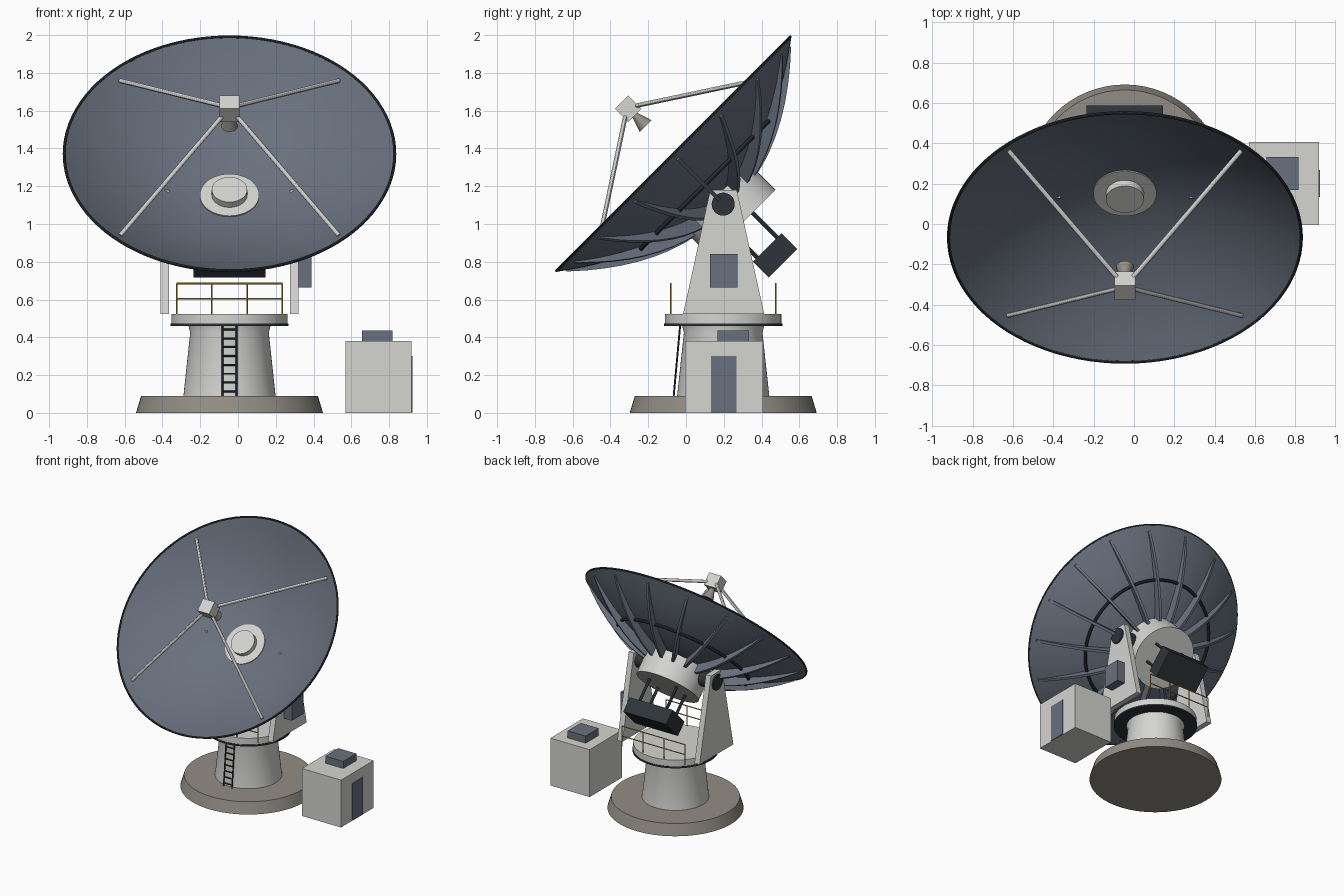
import bpy
import bmesh
from math import pi, cos, sin, radians
from mathutils import Matrix, Vector

cube = bpy.data.objects.get("Cube")
if cube:
    bpy.data.objects.remove(cube, do_unlink=True)


def material(name, rgb):
    m = bpy.data.materials.new(name)
    m.use_nodes = True
    colour = (*rgb, 1)
    m.diffuse_color = colour
    m.node_tree.nodes["Principled BSDF"].inputs["Base Color"].default_value = colour
    return m


LIGHT = material("light grey paint", (0.66, 0.66, 0.64))
SLATE = material("slate blue grey", (0.14, 0.165, 0.21))
DARK = material("dark steel", (0.028, 0.034, 0.042))
CONCRETE = material("concrete", (0.29, 0.27, 0.235))
YELLOW = material("safety yellow", (0.5, 0.33, 0.03))


def finish(name, bm, mat, matrix=Matrix()):
    """Turn a bmesh into a shaded object."""
    bmesh.ops.recalc_face_normals(bm, faces=bm.faces)
    mesh = bpy.data.meshes.new(name)
    bm.to_mesh(mesh)
    bm.free()
    mesh.materials.append(mat)
    mesh.shade_smooth()
    mesh.set_sharp_from_angle(angle=radians(30))
    obj = bpy.data.objects.new(name, mesh)
    obj.matrix_world = matrix
    bpy.context.collection.objects.link(obj)
    return obj


def add_box(bm, lo, hi):
    lo, hi = Vector(lo), Vector(hi)
    m = Matrix.Translation((lo + hi) / 2) @ Matrix.Diagonal((*(hi - lo), 1))
    bmesh.ops.create_cube(bm, size=1, matrix=m)


def box(name, lo, hi, mat, matrix=Matrix()):
    bm = bmesh.new()
    add_box(bm, lo, hi)
    return finish(name, bm, mat, matrix)


def add_rod(bm, a, b, r, r2=None, sides=12):
    a, b = Vector(a), Vector(b)
    turn = (b - a).to_track_quat("Z", "Y").to_matrix().to_4x4()
    bmesh.ops.create_cone(bm, cap_ends=True, segments=sides, radius1=r,
                          radius2=r if r2 is None else r2, depth=(b - a).length,
                          matrix=Matrix.Translation((a + b) / 2) @ turn)


def rods(name, pairs, r, mat, matrix=Matrix(), r2=None, sides=12):
    bm = bmesh.new()
    for a, b in pairs:
        add_rod(bm, a, b, r, r2, sides)
    return finish(name, bm, mat, matrix)


def lathe(name, profile, mat, matrix=Matrix(), sides=64, closed=False):
    """Spin (radius, z) points about z."""
    bm = bmesh.new()
    verts = [bm.verts.new((r, 0, z)) for r, z in profile]
    edges = [bm.edges.new(p) for p in zip(verts, verts[1:])]
    if closed:
        edges.append(bm.edges.new((verts[-1], verts[0])))
    bmesh.ops.spin(bm, geom=verts + edges, cent=(0, 0, 0), axis=(0, 0, 1),
                   angle=2 * pi, steps=sides, use_duplicate=False)
    bmesh.ops.remove_doubles(bm, verts=bm.verts, dist=1e-5)
    return finish(name, bm, mat, matrix)


def add_prism(bm, points, offset):
    """Extrude a polygon by an offset vector."""
    face = bm.faces.new([bm.verts.new(p) for p in points])
    out = bmesh.ops.extrude_face_region(bm, geom=[face])["geom"]
    bmesh.ops.translate(bm, vec=offset,
                        verts=[v for v in out if isinstance(v, bmesh.types.BMVert)])


def ring(name, radius, z, thick, mat, matrix=Matrix()):
    circle = [(radius + thick * cos(k * pi / 4), z + thick * sin(k * pi / 4)) for k in range(8)]
    return lathe(name, circle, mat, matrix, 96, True)


# Frames: BASE at the pedestal axis, DISH at the rim centre with z along the beam
BASE = Matrix.Translation((-0.045, 0.197, 0))
DISH = Matrix.Translation((-0.045, -0.07, 1.375)) @ Matrix.Rotation(pi / 4, 4, "X")

# Foundation, pedestal and platform
lathe("foundation", [(0, 0), (0.495, 0), (0.468, 0.09), (0, 0.09)], CONCRETE, BASE)
lathe("pedestal", [(0, 0.08), (0.245, 0.08), (0.208, 0.425), (0.218, 0.465), (0, 0.465)], LIGHT, BASE)
lathe("azimuth_ring", [(0, 0.46), (0.313, 0.46), (0.313, 0.473), (0, 0.473)], DARK, BASE)
lathe("platform", [(0, 0.47), (0.308, 0.47), (0.308, 0.524), (0, 0.524)], LIGHT, BASE)

# Ladder leaning on the pedestal
ladder = []
for x in (-0.037, 0.037):
    ladder.append(((x, -0.262, 0.09), (x, -0.228, 0.465)))
for k in range(8):
    t = (k + 0.5) / 8
    y, z = -0.262 + 0.034 * t, 0.09 + 0.375 * t
    ladder.append(((-0.037, y, z), (0.037, y, z)))
rods("ladder", ladder, 0.005, DARK, BASE, sides=8)

# Guard rails at front and back
rails = []
for y in (-0.278, 0.278):
    for k in range(4):
        x = -0.28 + 0.56 * k / 3
        rails.append(((x, y, 0.524), (x, y, 0.685)))
    for z in (0.605, 0.685):
        rails.append(((-0.28, y, z), (0.28, y, z)))
rods("guard_rails", rails, 0.004, YELLOW, BASE, sides=8)

# Fork arms and elevation bearings
for side, label in ((1, "left"), (-1, "right")):
    bm = bmesh.new()
    outline = [(-0.212, 0.524), (0.217, 0.524), (0.072, 1.18), (-0.069, 1.18)]
    add_prism(bm, [(side * 0.32, y, z) for y, z in outline], (side * 0.045, 0, 0))
    finish(label + "_fork_arm", bm, LIGHT, BASE)
    rods(label + "_elevation_bearing", [((side * 0.23, 0, 1.105), (side * 0.378, 0, 1.105))],
         0.061, DARK, BASE, sides=32)
box("drive_cabinet", (0.36, -0.07, 0.665), (0.435, 0.075, 0.84), SLATE, BASE)

# Reflector shell
R, DEPTH, SHELL = 0.875, 0.33, 0.012


def bowl(r):
    return DEPTH * ((r / R) ** 2 - 1)


steps = [R * k / 16 for k in range(17)]
inner = [(r, bowl(r)) for r in steps]
outer = [(r, bowl(r) - SHELL) for r in reversed(steps)]
lathe("reflector", inner + outer, SLATE, DISH, 96)
ring("reflector_rim", R, -0.005, 0.008, DARK, DISH)
ring("back_stiffener_ring", 0.52, bowl(0.52) - 0.025, 0.012, DARK, DISH)

# Radial ribs behind the reflector
bm = bmesh.new()
radii = [0.22 + 0.62 * k / 8 for k in range(9)]
top = [(r, bowl(r) - 0.004) for r in radii]
bottom = [(r, bowl(r) - 0.02 - 0.068 * (1 - ((r - 0.22) / 0.62) ** 2)) for r in reversed(radii)]
for k in range(16):
    a = k * pi / 8
    out, across = Vector((cos(a), sin(a), 0)), Vector((-sin(a), cos(a), 0))
    add_prism(bm, [out * r + Vector((0, 0, z)) - across * 0.01 for r, z in top + bottom], across * 0.02)
finish("reflector_ribs", bm, SLATE, DISH)

# Centre hub, front and back
lathe("back_hub", [(0, -0.325), (0.247, -0.325), (0.247, -0.522), (0, -0.522)], LIGHT, DISH)
lathe("hub_plate", [(0, -0.335), (0.157, -0.325), (0.157, -0.312), (0, -0.312)], LIGHT, DISH)
lathe("hub_cap", [(0, -0.32), (0.094, -0.32), (0.094, -0.272), (0, -0.272)], LIGHT, DISH)

# Counterweight on four rods
corners = [(sx, sy) for sx in (-1, 1) for sy in (-1, 1)]
rods("counterweight_rods", [((sx * 0.12, sy * 0.075, -0.51), (sx * 0.12, sy * 0.075, -0.72))
                            for sx, sy in corners], 0.011, DARK, DISH)
box("counterweight", (-0.19, -0.107, -0.824), (0.19, 0.107, -0.706), DARK, DISH)

# Feed box, horn and four support struts
rods("feed_struts", [((sx * 0.578, sy * 0.578, -0.036), (sx * 0.04, sy * 0.04, 0.315))
                     for sx, sy in corners], 0.012, LIGHT, DISH)
box("feed_box", (-0.052, -0.05, 0.283), (0.052, 0.05, 0.383), LIGHT, DISH)
rods("feed_horn", [((0, 0, 0.203), (0, 0, 0.29))], 0.044, CONCRETE, DISH, r2=0.016, sides=32)

# Equipment shed
box("shed", (0.57, -0.005, 0), (0.918, 0.408, 0.38), LIGHT)
box("shed_door", (0.916, 0.133, 0.003), (0.924, 0.267, 0.3), SLATE)
box("roof_unit", (0.657, 0.168, 0.375), (0.817, 0.333, 0.437), SLATE)
